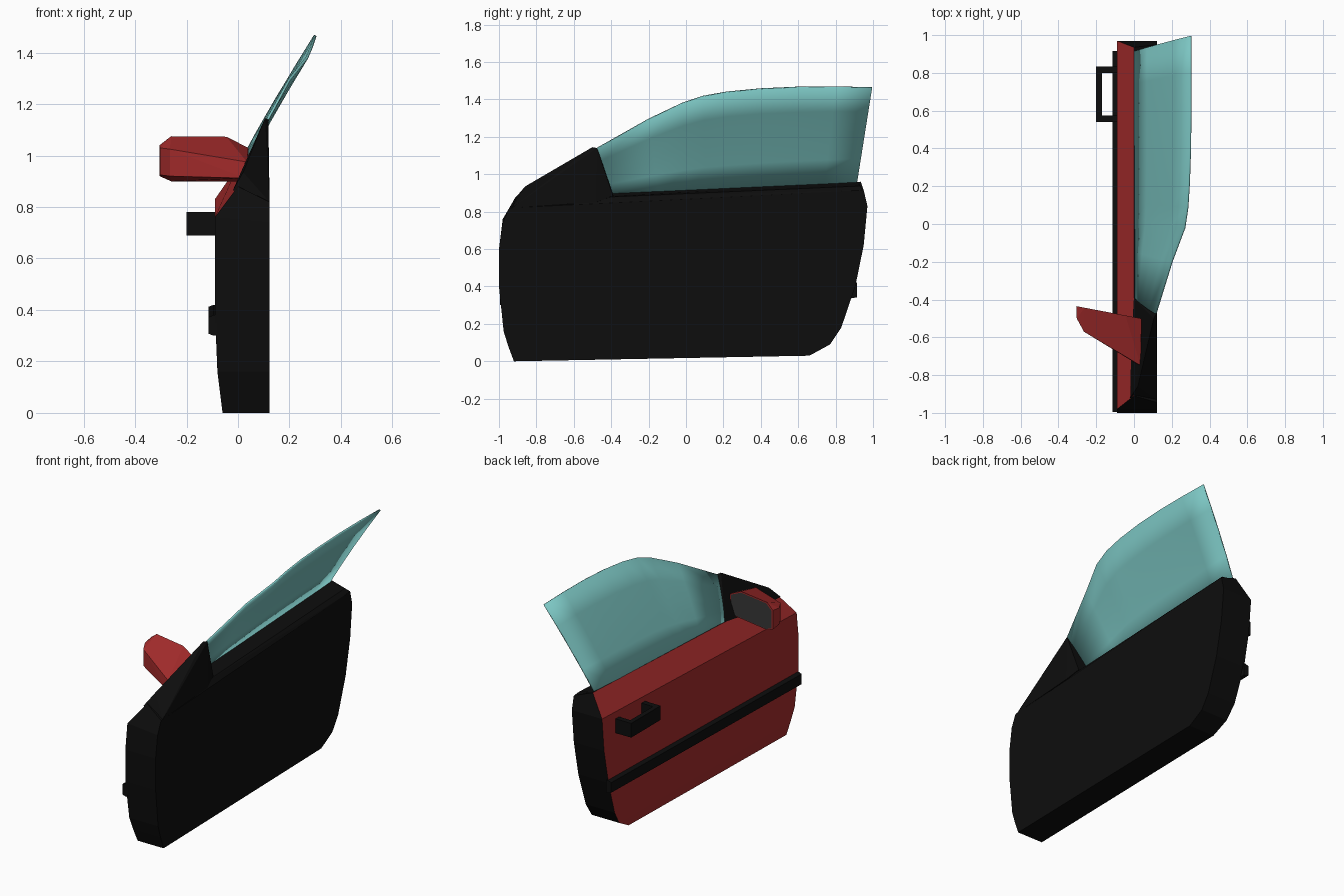
import bpy, bmesh
from mathutils import Vector

if "Cube" in bpy.data.objects:
    bpy.data.objects.remove(bpy.data.objects["Cube"])


def material(name, color):
    m = bpy.data.materials.new(name)
    m.diffuse_color = color
    m.use_nodes = True
    m.node_tree.nodes["Principled BSDF"].inputs["Base Color"].default_value = m.diffuse_color
    return m


RED = material("red_paint", (0.38, 0.025, 0.025, 1))
BLACK = material("black_trim", (0.004, 0.004, 0.004, 1))
GLASS = material("tinted_glass", (0.2, 0.56, 0.54, 0.8))
GREY = material("mirror_grey", (0.04, 0.04, 0.04, 1))


def finish(name, bm, *mats):
    bmesh.ops.recalc_face_normals(bm, faces=bm.faces)
    me = bpy.data.meshes.new(name)
    bm.to_mesh(me)
    bm.free()
    for m in mats:
        me.materials.append(m)
    ob = bpy.data.objects.new(name, me)
    bpy.context.collection.objects.link(ob)
    return ob


def hull(name, pts, mat):
    bm = bmesh.new()
    for p in pts:
        bm.verts.new(p)
    bmesh.ops.convex_hull(bm, input=bm.verts)
    bmesh.ops.dissolve_limit(bm, angle_limit=0.02, verts=bm.verts, edges=bm.edges)
    return finish(name, bm, mat)


# Door body: rows from sill to beltline (outer x, front y, z, rear y, z)
rows = [(-0.06, -0.92, 0.00, 0.66, 0.03),
        (-0.07, -0.95, 0.08, 0.77, 0.09),
        (-0.08, -0.975, 0.16, 0.83, 0.18),
        (-0.09, -1.00, 0.40, 0.905, 0.40),
        (-0.09, -1.00, 0.60, 0.95, 0.62),
        (-0.09, -0.98, 0.76, 0.97, 0.83),
        (0.00, -0.91, 0.88, 0.935, 0.96)]
bm = bmesh.new()
grid = []
for i, (x, yf, zf, yr, zr) in enumerate(rows):
    outer = [bm.verts.new((x, yf, zf)), bm.verts.new((x, yr, zr))]
    if i == len(rows) - 1:
        yf, zf, yr, zr = -0.945, 0.82, 0.95, 0.915
    elif i == len(rows) - 2:
        zf = 0.74
    inner = [bm.verts.new((0.122, yf, zf)), bm.verts.new((0.122, yr, zr))]
    grid.append(outer + inner)
for (a, b, c, d), (e, f, g, h) in zip(grid, grid[1:]):
    bm.faces.new((a, b, f, e)).material_index = 1
    for q in ((c, d, h, g), (a, c, g, e), (b, d, h, f)):
        bm.faces.new(q)
for a, b, c, d in (grid[0], grid[-1]):
    bm.faces.new((a, b, d, c))
finish("door_body", bm, BLACK, RED)

# Rounded beltline rail along the inside top edge
hull("belt_rail", [(0.0, -0.6, 0.88), (0.0, 0.92, 0.955), (0.1, -0.6, 0.87),
                   (0.1, 0.93, 0.937), (0.122, -0.6, 0.835), (0.122, 0.945, 0.915)], BLACK)

# Corner panel in front of the window
hull("corner_panel", [(-0.02, -0.92, 0.865), (0.02, -0.86, 0.935), (0.105, -0.50, 1.145),
                      (0.118, -0.475, 1.14), (-0.01, -0.385, 0.88), (0.10, -0.39, 0.885),
                      (0.122, -0.93, 0.82), (0.122, -0.48, 0.85)], BLACK)

# Window glass lofted from beltline to curved top edge
top = [(0.115, -0.475, 1.14), (0.20, -0.20, 1.295), (0.268, -0.02, 1.38), (0.284, 0.09, 1.417),
       (0.292, 0.22, 1.44), (0.298, 0.40, 1.457), (0.30, 0.60, 1.466), (0.30, 0.80, 1.467),
       (0.30, 0.995, 1.463)]
b0, b1 = Vector((0.004, -0.39, 0.885)), Vector((0.004, 0.915, 0.96))
bm = bmesh.new()
cols = []
for p in top:
    low = b0.lerp(b1, (p[1] - top[0][1]) / (top[-1][1] - top[0][1]))
    col = []
    for k in range(5):
        t = k / 4
        v = low.lerp(Vector(p), t)
        v.x -= 0.03 * t * (1 - t)
        col.append(bm.verts.new(v))
    cols.append(col)
for a, b in zip(cols, cols[1:]):
    for k in range(4):
        bm.faces.new((a[k], b[k], b[k + 1], a[k + 1]))
glass = finish("window_glass", bm, GLASS)
mod = glass.modifiers.new("thickness", 'SOLIDIFY')
mod.thickness = 0.01
mod.offset = 0
bpy.context.view_layer.objects.active = glass
glass.select_set(True)
bpy.ops.object.shade_smooth_by_angle()

# Side mirror housing: rear rim tapering to a slanted front
rim = [(-0.305, 1.04), (-0.26, 1.075), (-0.045, 1.073), (0.04, 1.03),
       (0.04, 0.915), (0.0, 0.90), (-0.26, 0.90), (-0.305, 0.92)]


def rim_y(x):
    return -0.435 - (x + 0.305) * 0.19


front = [(-0.303, -0.50, 1.03), (-0.303, -0.50, 0.925), (-0.265, -0.57, 1.025), (-0.265, -0.57, 0.92),
         (0.035, -0.75, 0.975), (0.03, -0.75, 0.912)]
hull("mirror_housing", [(x, rim_y(x), z) for x, z in rim] + front, RED)

# Mirror face set just behind the rim
bm = bmesh.new()
cx, cz = -0.135, 0.985
bm.faces.new([bm.verts.new((cx + (x - cx) * 0.95, rim_y(cx + (x - cx) * 0.95) + 0.003,
                            cz + (z - cz) * 0.93)) for x, z in rim])
mirror = finish("mirror_face", bm, GREY)
if mirror.data.polygons[0].normal.y < 0:
    mirror.data.flip_normals()

# Rubbing strip with a bevelled outer face, rising to the rear
strip = []
for y, z, in ((-0.995, 0.30), (0.915, 0.34)):
    strip += [(-0.08, y, z), (-0.08, y, z + 0.08), (-0.095, y, z + 0.08),
              (-0.115, y, z + 0.072), (-0.115, y, z + 0.008), (-0.095, y, z)]
hull("rubbing_strip", strip, BLACK)

# Pull handle: U profile extruded upward
u = [(-0.085, 0.54), (-0.20, 0.54), (-0.20, 0.835), (-0.085, 0.835),
     (-0.085, 0.80), (-0.17, 0.80), (-0.17, 0.575), (-0.085, 0.575)]
bm = bmesh.new()
face = bm.faces.new([bm.verts.new((x, y, 0.69)) for x, y in u])
ext = bmesh.ops.extrude_face_region(bm, geom=[face], use_keep_orig=True)
bmesh.ops.translate(bm, vec=(0, 0, 0.09), verts=[g for g in ext["geom"] if isinstance(g, bmesh.types.BMVert)])
finish("door_handle", bm, BLACK)
